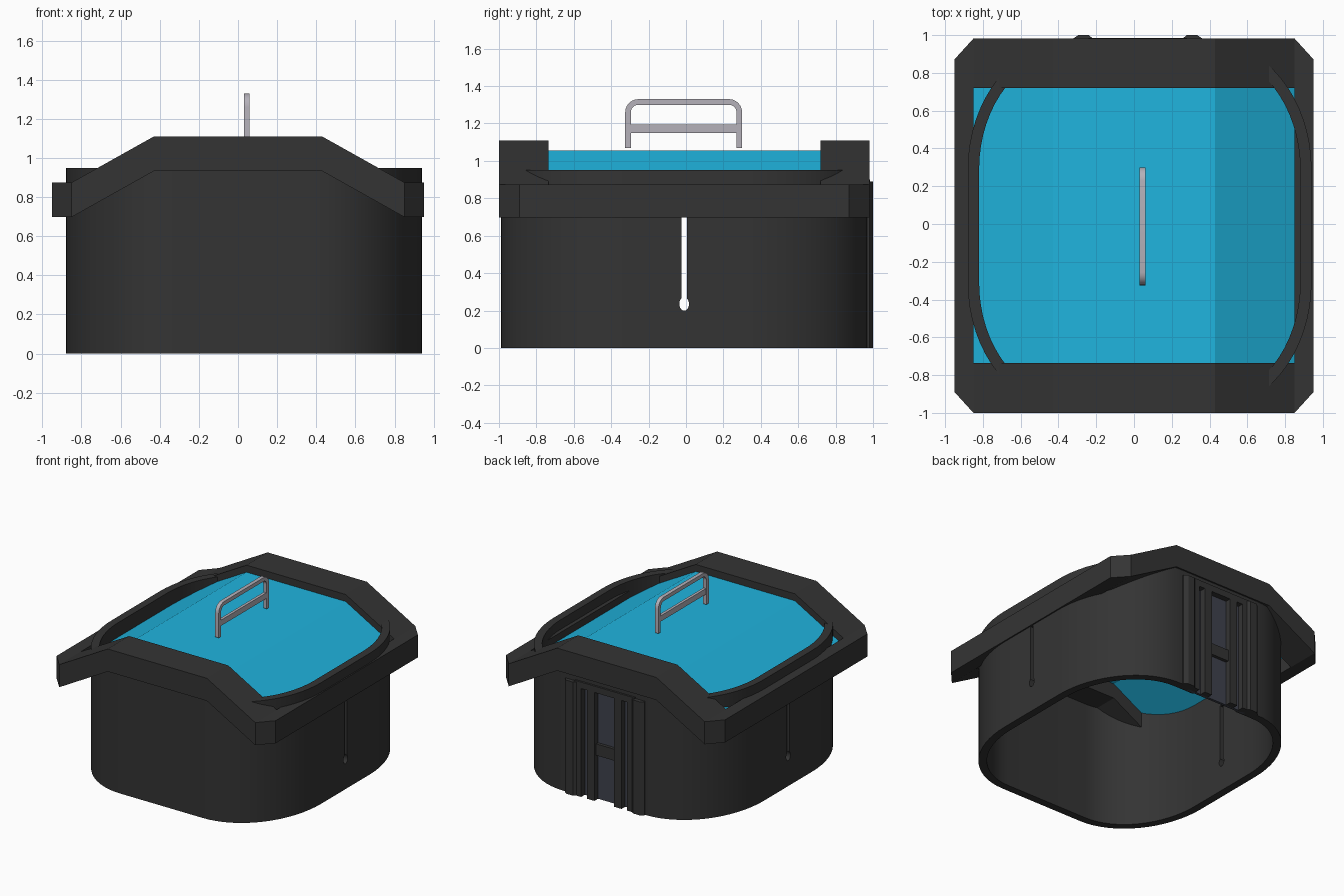
import bpy, bmesh, math

if "Cube" in bpy.data.objects:
    bpy.data.objects.remove(bpy.data.objects["Cube"])

def material(name, rgb):
    m = bpy.data.materials.new(name)
    m.diffuse_color = (*rgb, 1)
    m.use_nodes = True
    m.node_tree.nodes["Principled BSDF"].inputs["Base Color"].default_value = m.diffuse_color
    return m

DARK = material("dark", (0.034, 0.034, 0.034))
BLUE = material("blue", (0.014, 0.46, 0.74))
STEEL = material("steel", (0.46, 0.44, 0.49))
SLATE = material("slate", (0.05, 0.055, 0.075))

def mesh_obj(name, verts, faces, mat):
    bm = bmesh.new()
    vs = [bm.verts.new(v) for v in verts]
    for f in faces:
        bm.faces.new([vs[i] for i in f])
    bmesh.ops.recalc_face_normals(bm, faces=bm.faces)
    me = bpy.data.meshes.new(name)
    bm.to_mesh(me)
    bm.free()
    ob = bpy.data.objects.new(name, me)
    bpy.context.collection.objects.link(ob)
    me.materials.append(mat)
    return ob

def loft(name, rings, mat, closed=False):
    """Join equal rings of points, capping the ends unless the loft is closed."""
    n, k = len(rings[0]), len(rings)
    verts = [p for r in rings for p in r]
    faces = []
    for a in range(k if closed else k - 1):
        b = (a + 1) % k
        for i in range(n):
            j = (i + 1) % n
            faces.append((a*n + i, a*n + j, b*n + j, b*n + i))
    if not closed:
        faces += [tuple(range(n)), tuple(range((k - 1)*n, k*n))]
    return mesh_obj(name, verts, faces, mat)

def box(name, x, y, z, mat=DARK):
    rings = [[(x[0], y[0], h), (x[1], y[0], h), (x[1], y[1], h), (x[0], y[1], h)] for h in z]
    return loft(name, rings, mat)

def smooth(ob, angle=30):
    bpy.ops.object.select_all(action='DESELECT')
    ob.select_set(True)
    bpy.context.view_layer.objects.active = ob
    bpy.ops.object.shade_smooth_by_angle(angle=math.radians(angle))

def cut(ob, cutter):
    m = ob.modifiers.new("cut", 'BOOLEAN')
    m.operation, m.solver, m.object = 'DIFFERENCE', 'EXACT', cutter
    bpy.context.view_layer.objects.active = ob
    bpy.ops.object.modifier_apply(modifier=m.name)
    bpy.data.objects.remove(cutter)

# Rounded hollow wall, open at top and bottom
CX, CY = 0.03, -0.01

def outline(inset):
    pts = []
    for q, (sx, sy) in enumerate([(1, 1), (-1, 1), (-1, -1), (1, -1)]):
        for i in range(17):
            t = math.radians(90*q + 90*i/16)
            pts.append((CX + sx*0.36 + (0.55 - inset)*math.cos(t),
                        CY + sy*0.30 + (0.68 - inset)*math.sin(t)))
    return pts

outer, inner = outline(0), outline(0.06)
wall = loft("wall", [[(*o, 0), (*o, 0.95), (*i, 0.95), (*i, 0)]
                     for o, i in zip(outer, inner)], DARK, closed=True)

# Keyhole slots through both side walls
key = [(-0.015, 0.70)]
for i in range(17):
    t = math.radians(125 + 290*i/16)
    key.append((0.026*math.cos(t), 0.235 + 0.036*math.sin(t)))
key.append((0.015, 0.70))
cut(wall, loft("slot_cutter", [[(x, y - 0.01, z) for y, z in key] for x in (-1.3, 1.3)], DARK))

# Doorway in the back wall
cut(wall, box("door_cutter", (-0.24, 0.28), (0.8, 1.2), (-0.1, 0.87)))
smooth(wall)

# Gabled end beams with chamfered corners
top = [(-0.95, 0.875), (-0.85, 0.875), (-0.43, 1.11), (0.43, 1.11), (0.85, 0.875), (0.95, 0.875)]
for name, y_out, y_in, ch in [("front_beam", -1.0, -0.735, 0.11), ("back_beam", 0.982, 0.72, -0.11)]:
    rings = []
    for x, z in top:
        y = y_out + (ch if abs(x) > 0.9 else 0)
        rings.append([(x, y, z - 0.177), (x, y, z), (x, y_in, z), (x, y_in, z - 0.177)])
    loft(name, rings, DARK)

# Straight side beams
for name, x in [("left_beam", (-0.95, -0.85)), ("right_beam", (0.85, 0.95))]:
    box(name, x, (-0.735, 0.72), (0.698, 0.875))

# Blue folded roof panel
fold = [(-0.85, 0.82), (-0.43, 1.055), (0.43, 1.055), (0.85, 0.82)]
loft("roof_panel", [[(x, -0.735, z), (x, 0.72, z), (x, 0.72, z - 0.006), (x, -0.735, z - 0.006)]
                    for x, z in fold], BLUE)

# Grab handle: bent square bar with a cross rail
def handle_path(inset):
    y0, y1, zt, r = -0.325 + inset, 0.30 - inset, 1.33 - inset, 0.07 - inset
    pts = [(y0, 1.07)]
    for cy, start in [(y0 + r, 180), (y1 - r, 90)]:
        for i in range(7):
            t = math.radians(start - 15*i)
            pts.append((cy + r*math.cos(t), zt - r + r*math.sin(t)))
    return pts + [(y1, 1.07)]

handle = loft("handle", [[(0.03, *o), (0.06, *o), (0.06, *i), (0.03, *i)]
                         for o, i in zip(handle_path(0), handle_path(0.03))], STEEL)
smooth(handle)
box("handle_rail", (0.034, 0.056), (-0.30, 0.275), (1.15, 1.195), STEEL)

# Back door: recessed panel, bars, cross rail and header
DX = 0.02
box("door_panel", (DX - 0.27, DX + 0.27), (0.92, 0.94), (0.0, 0.88), SLATE)
box("door_header", (DX - 0.26, DX + 0.26), (0.93, 0.985), (0.85, 0.90))
box("door_rail", (DX - 0.10, DX + 0.10), (0.935, 0.965), (0.35, 0.44))
for side, s in [("left", -1), ("right", 1)]:
    def span(a, b):
        return sorted((DX + s*a, DX + s*b))
    box(side + "_door_bar", span(0.085, 0.15), (0.93, 0.985), (0.0, 0.86))
    box(side + "_door_jamb", span(0.20, 0.25), (0.91, 0.985), (0.0, 0.88))
    # Chamfered post beside the door
    prof = [(0.235, 0.91), (0.235, 0.98), (0.26, 1.0), (0.315, 1.0), (0.345, 0.98), (0.345, 0.91)]
    loft(side + "_door_post", [[(DX + s*x, y, z) for x, y in prof] for z in (0.0, 0.89)], DARK)
